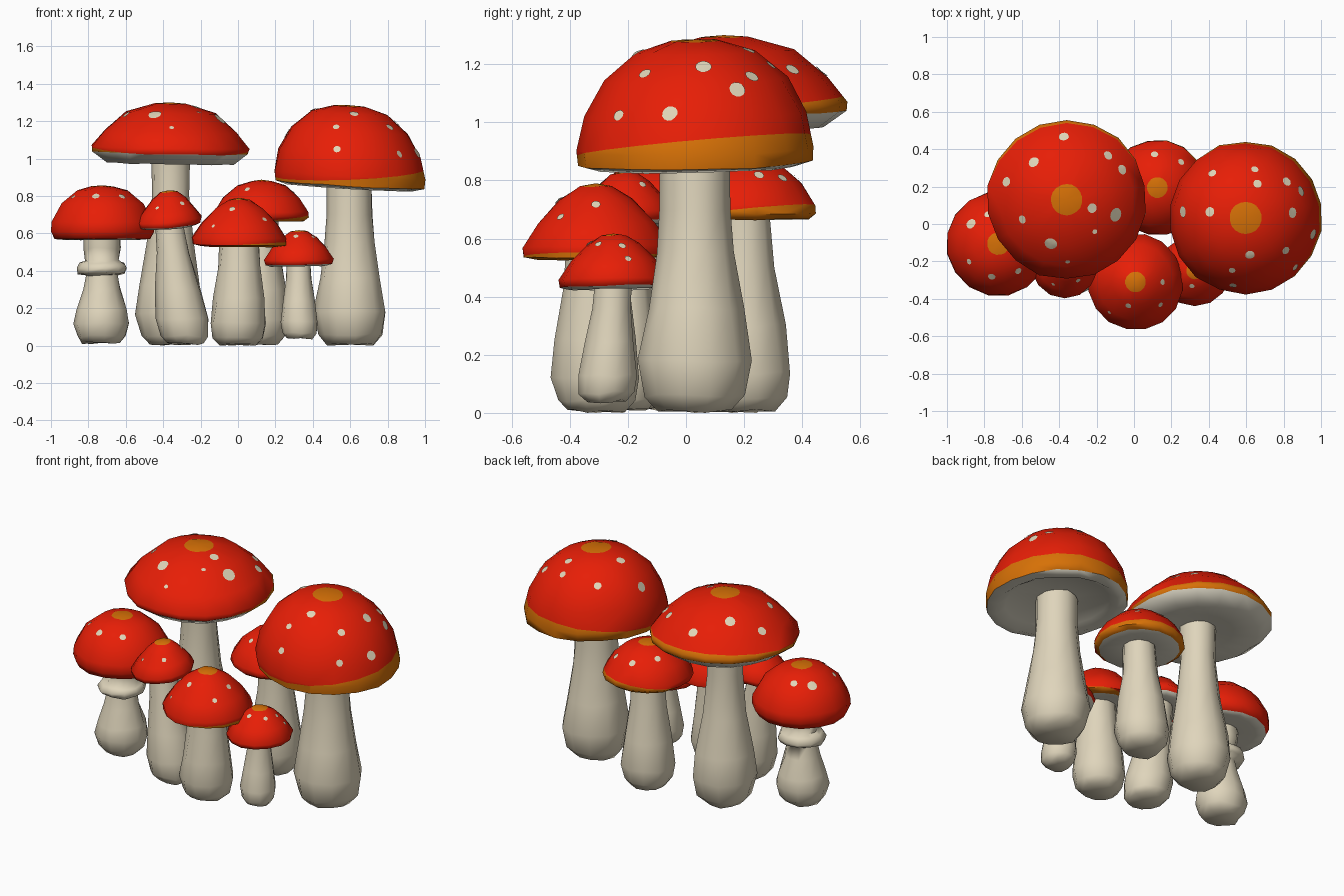
import bpy, bmesh, math, random
from mathutils import Vector
from mathutils.bvhtree import BVHTree

random.seed(4)


def material(name, rgb):
    m = bpy.data.materials.new(name)
    m.diffuse_color = (*rgb, 1)
    return m


RED = material("cap_red", (0.80, 0.013, 0.002))
ORANGE = material("cap_orange", (0.68, 0.165, 0.002))
CREAM = material("stem_cream", (0.74, 0.665, 0.50))
GILL = material("gill_cream", (0.72, 0.68, 0.56))
SPOT = material("spot_cream", (0.74, 0.665, 0.48))


def finish(name, bm, mats, smooth=45):
    me = bpy.data.meshes.new(name)
    bm.to_mesh(me)
    bm.free()
    for m in mats:
        me.materials.append(m)
    ob = bpy.data.objects.new(name, me)
    bpy.context.collection.objects.link(ob)
    bpy.ops.object.select_all(action='DESELECT')
    ob.select_set(True)
    bpy.context.view_layer.objects.active = ob
    bpy.ops.object.shade_smooth_by_angle(angle=math.radians(smooth))
    return ob


def lathe(profile, sides, place, jitter, rule):
    """Revolve (r, z) points; rule(row) gives the material index of each row."""
    bm = bmesh.new()
    rings = []
    for r, z in profile:
        n = 1 if r == 0 else sides
        ring = []
        for k in range(n):
            a = 2 * math.pi * (k + 0.5) / sides
            rr = r * (1 + random.uniform(-jitter, jitter))
            dz = 0 if n == 1 else random.uniform(-jitter, jitter) * 0.2
            ring.append(bm.verts.new(place(rr * math.cos(a), rr * math.sin(a), z + dz)))
        rings.append(ring)
    for i in range(len(rings) - 1):
        a, b = rings[i], rings[i + 1]
        for k in range(sides):
            j = (k + 1) % sides
            vs = [a[k % len(a)], a[j % len(a)], b[j % len(b)], b[k % len(b)]]
            f = bm.faces.new(list(dict.fromkeys(vs)))
            f.material_index = rule(i)
    bmesh.ops.recalc_face_normals(bm, faces=bm.faces)
    return bm


def mushroom(name, cap_xy, tilt, cap, rim, stem_xy, stem, sides, band, spots):
    cx, cy = cap_xy
    tx, ty = tilt
    # cap: red dome, orange crown, cream underside below the rim row
    cap = [(r * 1.015, z) for r, z in cap]
    bm = lathe(cap + [(0, cap[-1][1])], sides,
               lambda x, y, z: (cx + x, cy + y, z + tx * x + ty * y), 0.012,
               lambda i: 1 if i == 0 else (0 if i < rim else 2))
    # orange rim: everything red below a slanted cut
    if band:
        h, sx, sy = band
        co, no = Vector((cx, cy, h)), Vector((-sx, -sy, 1)).normalized()
        bmesh.ops.bisect_plane(bm, geom=bm.verts[:] + bm.edges[:] + bm.faces[:],
                               dist=1e-5, plane_co=co, plane_no=no)
        for f in bm.faces:
            if f.material_index == 0 and (f.calc_center_median() - co).dot(no) < 0:
                f.material_index = 1
    tree = BVHTree.FromBMesh(bm)
    finish(name + "_cap", bm, [RED, ORANGE, GILL], 62)

    # spots: thin discs laid onto the cap
    sb = bmesh.new()
    for x, y, r in spots:
        hit, n, _, _ = tree.ray_cast(Vector((x, y, 3)), Vector((0, 0, -1)))
        if hit is None:
            continue
        u = n.orthogonal().normalized()
        v = n.cross(u)

        def snap(p):
            q, m, _, _ = tree.find_nearest(p)
            return sb.verts.new(q + m * 0.004)
        mid = snap(hit)
        ring = [snap(hit + r * (u * math.cos(t) + v * math.sin(t)))
                for t in (2 * math.pi * k / 12 for k in range(12))]
        for k in range(12):
            sb.faces.new((mid, ring[k], ring[(k + 1) % 12]))
    finish(name + "_spots", sb, [SPOT], 60)

    # stem: bulbous base leaning toward the cap centre
    z0, z1 = stem[0][1], stem[-1][1]
    bx, by = stem_xy

    def lean(x, y, z):
        t = (z - z0) / (z1 - z0)
        return (bx + (cx - bx) * t + x, by + (cy - by) * t + y, max(z, 0))
    bm = lathe([(0, z0)] + stem + [(0, z1)], 11, lean, 0.035, lambda i: 0)
    finish(name + "_stem", bm, [CREAM], 75)


mushroom("tall_flat", (-0.36, 0.13), (-0.02, 0.02),
         [(0, 1.30), (0.083, 1.293), (0.24, 1.245), (0.355, 1.145), (0.42, 1.06),
          (0.415, 1.03), (0.34, 0.975), (0.2, 0.985), (0.1, 1.0)], 5,
         (-0.36, 0.14),
         [(0.11, 0.005), (0.155, 0.05), (0.185, 0.17), (0.165, 0.32), (0.125, 0.55),
          (0.10, 0.8), (0.105, 1.0)], 18, (1.053, -0.03, 0.09),
         [(-0.535, 0.33, .03), (-0.375, 0.465, .027), (-0.14, 0.365, .025),
          (-0.065, 0.29, .027), (-0.1, 0.05, .038), (-0.225, 0.085, .026),
          (-0.445, -0.105, .035), (-0.595, 0.025, .023), (-0.68, 0.225, .026),
          (-0.21, -0.04, .013), (-0.355, -0.2, .012)])

mushroom("big_round", (0.597, 0.033), (-0.06, 0.02),
         [(0, 1.285), (0.085, 1.28), (0.2, 1.245), (0.31, 1.15), (0.378, 1.03),
          (0.404, 0.91), (0.395, 0.86), (0.34, 0.845), (0.29, 0.875), (0.1, 0.89)], 6,
         (0.605, 0.03),
         [(0.125, 0.005), (0.17, 0.06), (0.195, 0.18), (0.165, 0.36), (0.137, 0.55),
          (0.122, 0.7), (0.12, 0.89)], 18, (0.923, 0.04, 0.09),
         [(0.645, 0.29, .02), (0.66, 0.215, .023), (0.815, 0.225, .025),
          (0.845, 0.06, .028), (0.405, 0.065, .026), (0.265, 0.065, .03),
          (0.62, -0.165, .025), (0.81, -0.14, .022), (0.525, -0.245, .018),
          (0.955, -0.055, .028), (0.89, 0.175, .028), (0.53, -0.325, .02),
          (0.42, 0.27, .022), (0.86, -0.23, .02)])

mushroom("ringed_left", (-0.725, -0.105), (0, 0),
         [(0, 0.857), (0.06, 0.85), (0.135, 0.83), (0.22, 0.76), (0.272, 0.66),
          (0.275, 0.61), (0.255, 0.57), (0.2, 0.565), (0.09, 0.575)], 6,
         (-0.73, -0.105),
         [(0.10, 0.015), (0.13, 0.05), (0.149, 0.12), (0.138, 0.19), (0.1, 0.3),
          (0.085, 0.375), (0.128, 0.385), (0.138, 0.412), (0.12, 0.44), (0.09, 0.46),
          (0.1, 0.52), (0.1, 0.59)],
         16, None,
         [(-0.76, -0.28, .02), (-0.87, 0.0, .028), (-0.78, 0.05, .02),
          (-0.88, -0.2, .015), (-0.62, -0.25, .018)])

mushroom("small_leaning", (-0.37, -0.215), (0.08, 0.10),
         [(0, 0.83), (0.045, 0.822), (0.09, 0.785), (0.14, 0.725), (0.178, 0.675),
          (0.17, 0.645), (0.14, 0.635), (0.06, 0.655)], 5,
         (-0.28, -0.23),
         [(0.1, 0.01), (0.13, 0.05), (0.142, 0.14), (0.12, 0.3), (0.09, 0.5),
          (0.075, 0.67)], 14, None,
         [(-0.3, -0.3, .013), (-0.43, -0.32, .01), (-0.29, -0.15, .013)])

mushroom("middle_front", (0.008, -0.31), (-0.01, 0.02),
         [(0, 0.79), (0.055, 0.78), (0.125, 0.735), (0.2, 0.655), (0.254, 0.575),
          (0.248, 0.54), (0.2, 0.53), (0.09, 0.55)], 6,
         (0.0, -0.31),
         [(0.1, 0.005), (0.135, 0.04), (0.153, 0.12), (0.14, 0.25), (0.115, 0.42),
          (0.105, 0.56)], 16, (0.538, 0.06, 0),
         [(-0.03, -0.435, .016), (0.14, -0.43, .014), (-0.13, -0.47, .01),
          (0.15, -0.31, .016)])

mushroom("small_front", (0.325, -0.25), (0.02, 0.02),
         [(0, 0.617), (0.045, 0.61), (0.09, 0.58), (0.145, 0.525), (0.188, 0.46),
          (0.18, 0.435), (0.15, 0.425), (0.06, 0.44)], 5,
         (0.33, -0.275),
         [(0.07, 0.04), (0.095, 0.07), (0.102, 0.13), (0.085, 0.24), (0.068, 0.36),
          (0.065, 0.45)], 14, None,
         [(0.31, -0.33, .014), (0.40, -0.3, .012), (0.46, -0.2, .012),
          (0.42, -0.22, .013)])

mushroom("middle_back", (0.125, 0.195), (0, 0),
         [(0, 0.887), (0.055, 0.88), (0.13, 0.855), (0.205, 0.79), (0.25, 0.715),
          (0.253, 0.685), (0.225, 0.665), (0.1, 0.675)], 6,
         (0.115, 0.21),
         [(0.1, 0.005), (0.14, 0.05), (0.158, 0.14), (0.138, 0.3), (0.105, 0.5),
          (0.093, 0.69)], 16, (0.69, 0.05, 0.10),
         [(0.11, 0.37, .02), (0.25, 0.33, .018), (0.29, 0.25, .018),
          (0.0, 0.28, .018), (0.05, 0.06, .015)])
